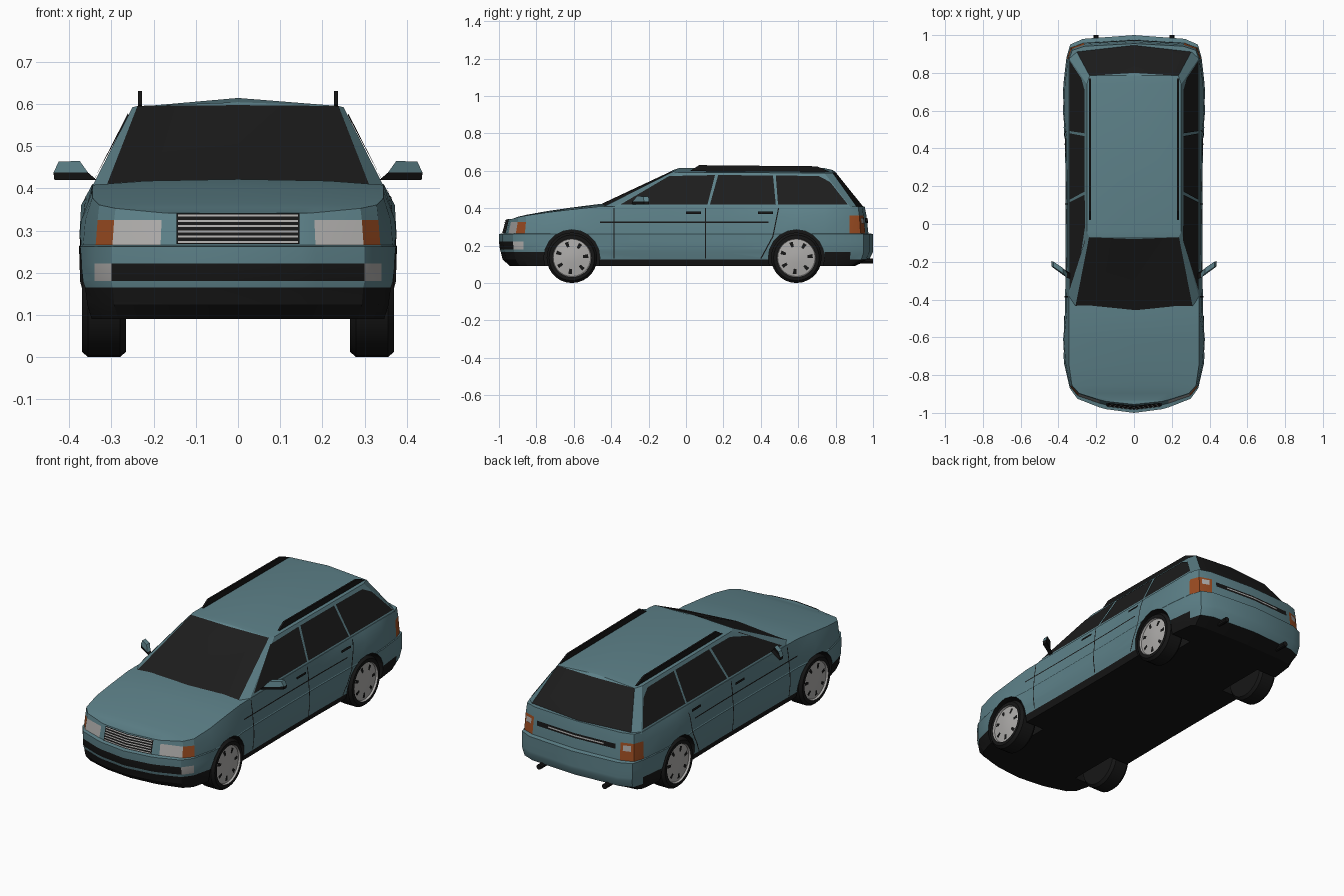
import bpy, bmesh, math
from mathutils import Vector
from mathutils.bvhtree import BVHTree

cube = bpy.data.objects.get("Cube")
if cube:
    bpy.data.objects.remove(cube)

COLOURS = [("teal_paint", (.11, .22, .25)), ("black_trim", (.008, .008, .008)),
           ("light_grey", (.42, .41, .40)), ("orange_lens", (.32, .07, .015)),
           ("dark_glass", (.012, .012, .012))]
TEAL, BLACK, GREY, ORANGE, GLASS = range(len(COLOURS))
MATS = []
for mat_name, rgb in COLOURS:
    m = bpy.data.materials.new(mat_name)
    m.use_nodes = True
    m.diffuse_color = (*rgb, 1)
    bsdf = m.node_tree.nodes["Principled BSDF"]
    bsdf.inputs["Base Color"].default_value = (*rgb, 1)
    bsdf.inputs["Roughness"].default_value = .6
    MATS.append(m)


def make(name, verts, faces, mats, closed=True):
    """Mesh object; mats is one colour index or one per face."""
    me = bpy.data.meshes.new(name)
    me.from_pydata([tuple(v) for v in verts], [], faces)
    for m in MATS:
        me.materials.append(m)
    for p in me.polygons:
        p.material_index = mats if isinstance(mats, int) else mats[p.index]
    if closed:
        bm = bmesh.new()
        bm.from_mesh(me)
        bmesh.ops.recalc_face_normals(bm, faces=bm.faces)
        bm.to_mesh(me)
        bm.free()
    ob = bpy.data.objects.new(name, me)
    bpy.context.collection.objects.link(ob)
    return ob


def smooth(ob, angle=30):
    bpy.ops.object.select_all(action='DESELECT')
    ob.select_set(True)
    bpy.context.view_layer.objects.active = ob
    bpy.ops.object.shade_smooth_by_angle(angle=math.radians(angle))


def clamp(t):
    return max(0, min(1, t))


def mirrored_ring(half):
    return half + [(-x, y, z) for x, y, z in half[-2:0:-1]]


def bridge(n, levels):
    return [(l * n + k, l * n + (k + 1) % n, (l + 1) * n + (k + 1) % n, (l + 1) * n + k)
            for l in range(levels - 1) for k in range(n)]


def cap(verts, faces, base, n, rows):
    """Close a mirrored ring with cross rows; rows(i) gives inner points."""
    last, prev = n // 2, [base]
    for i in range(1, last + 1):
        row = [base + i]
        if i < last:
            for p in rows(i):
                verts.append(p)
                row.append(len(verts) - 1)
            row.append(base + n - i)
        for k in range(max(len(row), len(prev)) - 1):
            a = prev[k:k + 2] if len(prev) > 1 else prev
            b = row[k:k + 2] if len(row) > 1 else row
            faces.append(tuple(a) + tuple(reversed(b)))
        prev = row


# Body: plan outline stacked in levels (height, side, nose and tail inset)
PLAN = [(0, -1), (.15, -.98), (.185, -.97), (.30, -.925), (.34, -.87), (.37, -.74),
        (.38, -.61), (.365, -.47), (.362, -.1), (.362, .2), (.366, .45), (.38, .59),
        (.374, .74), (.358, .88), (.338, .95), (.27, .98), (0, 1)]
LEVELS = [(.09, .02, .06, .1), (.125, .008, .02, .02), (.165, .004, .01, 0),
          (.18, 0, .005, 0), (.222, 0, 0, 0), (.262, 0, 0, 0), (.266, .003, .025, .025),
          (.325, .008, .04, .035), (.41, .012, .045, .045)]


def hood_rise(y):
    return clamp((y + .93) / .48) ** .7


def body_half(level):
    z, side, nose, tail = LEVELS[level]
    out = []
    for x, y in PLAN:
        zz = z
        nx = x - side * x / .36
        ny = y + nose * clamp((-.8 - y) / .2) - tail * clamp((y - .85) / .15)
        if level == 7:
            zz += .035 * clamp(ny + .5)
        if level == 8:
            zz = .342 + .068 * hood_rise(ny)
            nx = min(nx, .345)
        out.append((nx, ny, zz))
    return out


halves = [body_half(l) for l in range(len(LEVELS))]
verts = [p for h in halves for p in mirrored_ring(h)]
N = 2 * (len(PLAN) - 1)
faces = bridge(N, len(LEVELS))


def body_colour(f):
    band, k = divmod(f, N)
    i = min(k, N - 1 - k)
    if band == 0 or (band == 1 and (i <= 5 or i == 12)):
        return BLACK
    if band == 3 and i <= 3:
        return GREY if i == 3 else BLACK
    if band == 6 and i in (2, 3, 13, 14):
        return GREY if i == 2 else ORANGE
    return TEAL


def hood_row(i):
    x, y, z = halves[-1][i]
    up = hood_rise(y) if i <= 7 else 0
    return [(.62 * x, y, z + .010 * up), (0, y, z + .014 * up), (-.62 * x, y, z + .010 * up)]


colours = [body_colour(f) for f in range(len(faces))]
cap(verts, faces, 0, N, lambda i: [])
colours += [BLACK] * (len(faces) - len(colours))
cap(verts, faces, N * (len(LEVELS) - 1), N, hood_row)
colours += [TEAL] * (len(faces) - len(colours))
body = make("body", verts, faces, colours)

# Cabin with windscreen, tailgate glass and crowned roof
base = [(0, -.49, .405), (.312, -.445, .405), (.345, -.39, .405),
        (.345, .88, .405), (.305, .915, .405), (0, .95, .405)]
roof = [(0, -.08, .597), (.238, -.07, .595), (.25, -.04, .592),
        (.25, .74, .588), (.235, .785, .588), (0, .80, .592)]
cv = mirrored_ring(base) + mirrored_ring(roof)
cf = bridge(10, 2)
cc = [GLASS if min(k, 9 - k) in (0, 4) else TEAL for k in range(10)]
cap(cv, cf, 0, 10, lambda i: [])
cap(cv, cf, 10, 10, lambda i: [(0, roof[i][1], .614 if i in (2, 3) else .604)])
cabin = make("cabin", cv, cf, cc + [TEAL] * (len(cf) - 10))

# Shell used to lay thin trim plates onto the surfaces
off = len(verts)
shell = BVHTree.FromPolygons([Vector(v) for v in verts + cv],
                             faces + [tuple(i + off for i in f) for f in cf])
VIEWS = {"left": Vector((1, 0, 0)), "right": Vector((-1, 0, 0)),
         "front": Vector((0, -1, 0)), "rear": Vector((0, 1, 0))}


def on_surface(view, u, z, lift):
    d = VIEWS[view]
    start = d * 2 + (Vector((0, u, z)) if d.x else Vector((u, 0, z)))
    hit = shell.ray_cast(start, -d)[0]
    return hit + d * lift


def plates(name, view, polys, mat, lift=.004):
    pv, pf = [], []
    for poly in polys:
        pts = [on_surface(view, u, z, lift) for u, z in poly]
        normal = (pts[1] - pts[0]).cross(pts[2] - pts[0])
        if normal.dot(VIEWS[view]) < 0:
            pts.reverse()
        pf.append(tuple(range(len(pv), len(pv) + len(pts))))
        pv += pts
    return make(name, pv, pf, mat, closed=False)


def strip(name, view, a, b, width, mat, lift=.003, steps=8):
    a, b = Vector(a), Vector(b)
    side = (b - a).orthogonal().normalized() * width / 2
    line = [a.lerp(b, t / steps) for t in range(steps + 1)]
    return plates(name, view, [(p - side, q - side, q + side, p + side)
                               for p, q in zip(line, line[1:])], mat, lift)


for s in ("left", "right"):
    # Side windows
    plates(s + "_side_windows", s, [
        [(-.35, .42), (-.09, .572), (.155, .577), (.115, .42)],
        [(.128, .42), (.172, .577), (.465, .575), (.48, .42)],
        [(.492, .42), (.48, .575), (.71, .572), (.77, .54), (.865, .42)]], GLASS)
    # Door gaps, crease line and handles
    gaps = [(-.385, .13, -.385, .4), (.105, .13, .105, .4), (.40, .13, .465, .25),
            (.465, .25, .495, .4), (-.46, .325, .44, .325)]
    for n, (y0, z0, y1, z1) in enumerate(gaps):
        strip(f"{s}_door_gap_{n}", s, (y0, z0), (y1, z1), .006, BLACK)
    for n, y in enumerate((0, .385)):
        strip(f"{s}_door_handle_{n}", s, (y, .376), (y + .08, .376), .012, BLACK, .009)

# Grille, slats and tailgate trim
strip("grille", "front", (-.146, .304), (.146, .304), .072, BLACK, .007)
for n in range(6):
    z = .273 + n * .0125
    strip(f"grille_slat_{n}", "front", (-.142, z), (.142, z), .005, GREY, .0095)
strip("tailgate_trim", "rear", (-.24, .335), (.24, .335), .026, BLACK, .004)
strip("tailgate_bright_strip", "rear", (-.17, .335), (.17, .335), .007, GREY, .006)
for s in (-1, 1):
    strip(f"reversing_lamp_{s}", "rear", (s * .28, .333), (s * .32, .333), .03, GREY, .004)


def lathe(name, profile, centre, sign, seg, colour):
    """Turn (x, radius) points about the x axis."""
    lv = [(sign * x, centre[0] + r * math.cos(2 * math.pi * k / seg),
           centre[1] + r * math.sin(2 * math.pi * k / seg)) for x, r in profile for k in range(seg)]
    lf = bridge(seg, len(profile))
    lc = [colour(*divmod(f, seg)) for f in range(len(lf))]
    lf += [tuple(range(seg)), tuple(range(len(lv) - seg, len(lv)))]
    return make(name, lv, lf, lc + [BLACK, colour(len(profile), 1)])


# Wheels and arches
TYRE = [(.265, .09), (.265, .122), (.28, .135), (.355, .135), (.37, .122), (.37, .104),
        (.36, .1), (.362, .088), (.364, .06), (.369, .03)]


def wheel_colour(band, k):
    return BLACK if band < 5 or (band == 7 and k % 4 == 0) else GREY


for end, y in (("front", -.61), ("rear", .59)):
    for s, side in ((1, "left"), (-1, "right")):
        smooth(lathe(f"{end}_{side}_wheel", TYRE, (y, .135), s, 28, wheel_colour))
        cutter = lathe("arch_cutter", [(.23, .15), (.5, .15)], (y, .135), s, 20,
                       lambda band, k: BLACK)
        mod = body.modifiers.new("arch", 'BOOLEAN')
        mod.operation, mod.solver, mod.object = 'DIFFERENCE', 'EXACT', cutter
        bpy.context.view_layer.objects.active = body
        bpy.ops.object.modifier_apply(modifier=mod.name)
        bpy.data.objects.remove(cutter)
smooth(body, 25)
smooth(cabin, 20)

# Roof rails, mirrors and exhausts
for s, side in ((1, "left"), (-1, "right")):
    rail = [(.02, .598), (.07, .63), (.70, .624), (.77, .594)]
    rv = [(s * x, y, z) for x in (.227, .237) for y, z in rail]
    make(side + "_roof_rail", rv, bridge(4, 2) + [(0, 1, 2, 3), (4, 5, 6, 7)], BLACK)

    outline = [(.335, -.29, .42), (.435, -.225, .42), (.437, -.225, .437), (.425, -.228, .463),
               (.375, -.262, .465), (.355, -.285, .437)]
    mv = [(s * x, y + dy, z) for dy in (0, .028) for x, y, z in outline]
    mf = bridge(6, 2) + [(0, 1, 2, 5), (2, 3, 4, 5), (6, 7, 8, 11), (8, 9, 10, 11)]
    make(side + "_mirror", mv, mf, [BLACK, BLACK, TEAL, TEAL, TEAL, BLACK, BLACK, TEAL, BLACK, BLACK])

    bpy.ops.mesh.primitive_cylinder_add(vertices=10, radius=.014, depth=.1,
                                        location=(s * .2, .95, .118), rotation=(math.pi / 2, 0, 0))
    pipe = bpy.context.object
    pipe.name = side + "_exhaust"
    pipe.data.materials.append(MATS[BLACK])
    smooth(pipe)
